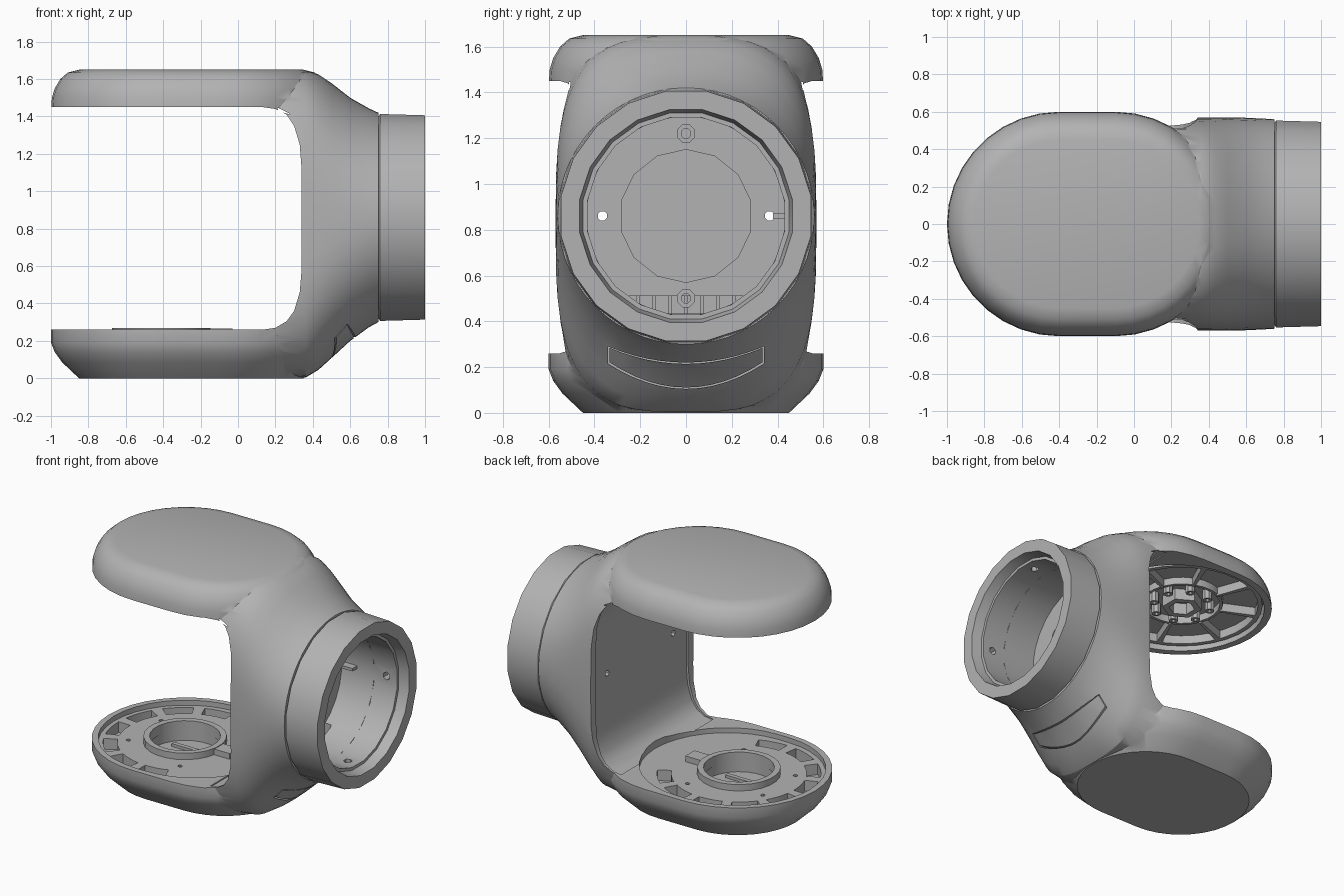
import bpy, bmesh
from math import sin, cos, pi, radians
from mathutils import Vector

cube = bpy.data.objects.get("Cube")
if cube:
    bpy.data.objects.remove(cube, do_unlink=True)

grey = bpy.data.materials.new("cast_grey")
grey.use_nodes = True
GREY = (0.45, 0.45, 0.45, 1)
grey.diffuse_color = GREY
grey.node_tree.nodes["Principled BSDF"].inputs["Base Color"].default_value = GREY

HUB = -0.41      # arm pivot, along x
AXIS = 0.86      # height of the collar centre


def loft(name, rings, loop=False):
    """Skin a list of equal-length rings; cap the ends unless looped."""
    bm = bmesh.new()
    rows = [[bm.verts.new(p) for p in ring] for ring in rings]
    pairs = list(zip(rows, rows[1:])) + ([(rows[-1], rows[0])] if loop else [])
    n = len(rows[0])
    for a, b in pairs:
        for i in range(n):
            j = (i + 1) % n
            bm.faces.new((a[i], a[j], b[j], b[i]))
    if not loop:
        bm.faces.new(rows[0])
        bm.faces.new(rows[-1])
    bmesh.ops.recalc_face_normals(bm, faces=bm.faces[:])
    mesh = bpy.data.meshes.new(name)
    bm.to_mesh(mesh)
    bm.free()
    mesh.materials.append(grey)
    ob = bpy.data.objects.new(name, mesh)
    bpy.context.scene.collection.objects.link(ob)
    return ob


def prism(name, outline, axis, a, b):
    """Extrude a 2D outline along x, y or z from a to b."""
    put = {"x": lambda p, t: (t, p[0], p[1]),
           "y": lambda p, t: (p[0], t, p[1]),
           "z": lambda p, t: (p[0], p[1], t)}[axis]
    return loft(name, [[put(p, t) for p in outline] for t in (a, b)])


def circle(c, r, n=24):
    return [(c[0] + r * cos(2 * pi * (i + .5) / n), c[1] + r * sin(2 * pi * (i + .5) / n))
            for i in range(n)]


def rect(x0, x1, y0, y1):
    return [(x0, y0), (x1, y0), (x1, y1), (x0, y1)]


def tube(name, c, outer, inner, axis, a, b, n=24):
    put = (lambda p, t: (t, p[0], p[1])) if axis == "x" else (lambda p, t: (p[0], p[1], t))
    steps = [(outer, a), (outer, b), (inner, b), (inner, a)]
    return loft(name, [[put(p, t) for p in circle(c, r, n)] for r, t in steps], loop=True)


def sector(r0, r1, a0, a1, n=5):
    angles = [radians(a0 + (a1 - a0) * i / n) for i in range(n + 1)]
    return ([(HUB + r0 * cos(t), r0 * sin(t)) for t in angles]
            + [(HUB + r1 * cos(t), r1 * sin(t)) for t in reversed(angles)])


def stadium(d, right=-0.1, n=18):
    """Arm outline inset by d, with round ends about -0.4 and right."""
    r = 0.6 - d
    ts = [pi * i / n - pi / 2 for i in range(n + 1)]
    return ([(right + r * cos(t), r * sin(t)) for t in ts]
            + [(-0.4 - r * cos(t), -r * sin(t)) for t in ts])


def boolean(ob, tool, op="DIFFERENCE"):
    mod = ob.modifiers.new("bool", "BOOLEAN")
    mod.operation, mod.solver, mod.object = op, "EXACT", tool
    bpy.context.view_layer.objects.active = ob
    bpy.ops.object.modifier_apply(modifier=mod.name)
    bpy.data.objects.remove(tool, do_unlink=True)


# Back wall: rounded sections turning into the collar circle
def section(x, hw, hh, cz, e, n=56):
    ring = []
    for i in range(n):
        c, s = cos(2 * pi * i / n), sin(2 * pi * i / n)
        ring.append((x, hw * abs(c) ** (2 / e) * (1 if c > 0 else -1),
                     cz + hh * abs(s) ** (2 / e) * (1 if s > 0 else -1)))
    return ring


body = loft("yoke_body", [section(*s) for s in (
    (0.0, .55, .80, .825, 4), (.2, .56, .815, .825, 4), (.36, .57, .822, .825, 3.2),
    (.43, .57, .79, .835, 2.8), (.5, .57, .735, .843, 2.5), (.6, .568, .65, .85, 2.2),
    (.7, .563, .585, .858, 2.05), (.75, .56, .56, AXIS, 2))])

# Upper and lower arms
arms = {"upper": ((0, 1.43), (.005, 1.5), (.02, 1.55), (.05, 1.6), (.09, 1.635), (.15, 1.65)),
        "lower": ((0, .28), (0, .19), (.02, .14), (.06, .085), (.15, 0))}
for name, steps in arms.items():
    arm = loft(name, [[(x, y, z) for x, y in stadium(d)] for d, z in steps])
    boolean(body, arm, "UNION")

# Opening between the arms, then a shallow recess in its inner face
gap = [(-1.2, 1.45), (.13, 1.45), (.2, 1.44), (.26, 1.41), (.3, 1.35), (.33, 1.25), (.34, 1.12),
       (.34, .58), (.33, .46), (.3, .36), (.26, .305), (.2, .27), (.13, .26), (-1.2, .26)]
boolean(body, prism("gap", gap, "y", -.8, .8))
inner = [(x + .015, AXIS + (z - AXIS) * 1.01) for x, z in gap[1:-1]]
boolean(body, prism("inner_recess", inner, "y", -.51, .51))

# Arm trays
boolean(body, prism("lower_tray", stadium(.04, -.32), "z", .225, .3))
boolean(body, prism("upper_tray", stadium(.05, -.35), "z", 1.4, 1.54))
boolean(body, prism("pivot_bore", circle((HUB, 0), .23), "z", .13, .3))
for k in range(9):
    a = 40 + 30 * k
    boolean(body, prism("tray_slot", sector(.43, .52, a - 11, a + 11), "z", .15, .3))
for a in (60, 150, 210, 300):
    c = (HUB + .36 * cos(radians(a)), .36 * sin(radians(a)))
    boolean(body, prism("tray_hole", circle(c, .015, 8), "z", .18, .3))

# Collar bore, its floor recess and the cable slot
centre = (0, AXIS)
boolean(body, prism("bore", circle(centre, .435, 28), "x", .5, .9))
boolean(body, prism("floor_recess", circle(centre, .29, 14), "x", .44, .6))
boolean(body, prism("cable_slot", rect(-.25, .25, .435, .51), "x", .4, .55))
for side in (-1, 1):
    boolean(body, prism("wall_hole", circle((side * .365, AXIS), .022, 8), "x", .25, .6))

# Curved access panel seam under the collar
def smile(g):
    ys = [-1 + i / 6 for i in range(13)]
    low = [((.34 - g) * t, .105 + g + .11 * t * t) for t in ys]
    high = [((.34 - g) * t, .22 - g + .07 * t * t) for t in reversed(ys)]
    return low + high


seam = loft("seam", [[(x, y, z) for y, z in smile(g)]
                     for x, g in ((.44, 0), (.8, 0), (.8, .006), (.44, .006))], loop=True)
boolean(body, seam)

# Collar with stepped mouth and blind screw holes
steps = [(.752, .548), (.76, .56), (1, .553), (1, .47), (.93, .455), (.93, .435), (.752, .435)]
collar = loft("collar", [[(x, y, z) for y, z in circle(centre, r, 20)] for x, r in steps], loop=True)
for k in range(4):
    d = Vector((0, cos(k * pi / 2), sin(k * pi / 2)))
    side = Vector((0, -d.z, d.y))
    mid = Vector((.85, 0, AXIS))
    ring = [mid + .028 * (Vector((1, 0, 0)) * u + side * v) for u, v in circle((0, 0), 1, 6)]
    boolean(collar, loft("screw_hole", [[p + d * t for p in ring] for t in (.38, .51)]))

# Fittings on the bore floor
parts = [body, collar]
for z in (AXIS - .36, AXIS + .36):
    parts.append(tube("screw_boss", (0, z), .042, .022, "x", .45, .56, 8))
parts.append(prism("locating_pin", rect(.38, .44, .85, .87), "x", .49, .62))
for k in range(7):
    y = -.21 + .07 * k
    parts.append(prism("slot_rib", rect(y - .008, y + .008, .43, .515), "x", .4, .48))

# Lower pivot ring with its stop tab and inner bars
parts.append(tube("pivot_ring", (HUB, 0), .265, .225, "z", .2, .27))
parts.append(prism("stop_tab", rect(-.16, -.03, -.05, .05), "z", .2, .265))
for y in (-.08, .08):
    parts.append(prism("pivot_bar", rect(HUB - .15, HUB + .15, y - .015, y + .015), "z", .12, .15))

# Upper hub, ribs and bosses
parts.append(tube("upper_hub", (HUB, 0), .13, .085, "z", 1.46, 1.55, 6))
parts.append(tube("upper_rib_ring", (HUB, 0), .27, .25, "z", 1.49, 1.55))
parts.append(tube("upper_rim_ring", (HUB, 0), .53, .5, "z", 1.48, 1.55, 32))
for k in range(8):
    t = 45 * k + 22
    parts.append(prism("upper_rib", sector(.26, .51, t - 2, t + 2, 1), "z", 1.48, 1.55))
    c = (HUB + .19 * cos(radians(t)), .19 * sin(radians(t)))
    parts.append(tube("upper_boss", c, .032, .015, "z", 1.47, 1.55, 8))

# Smooth shading with sharp edges kept
for ob in bpy.context.view_layer.objects:
    ob.select_set(ob in parts)
bpy.context.view_layer.objects.active = body
bpy.ops.object.shade_smooth_by_angle(angle=radians(30))
